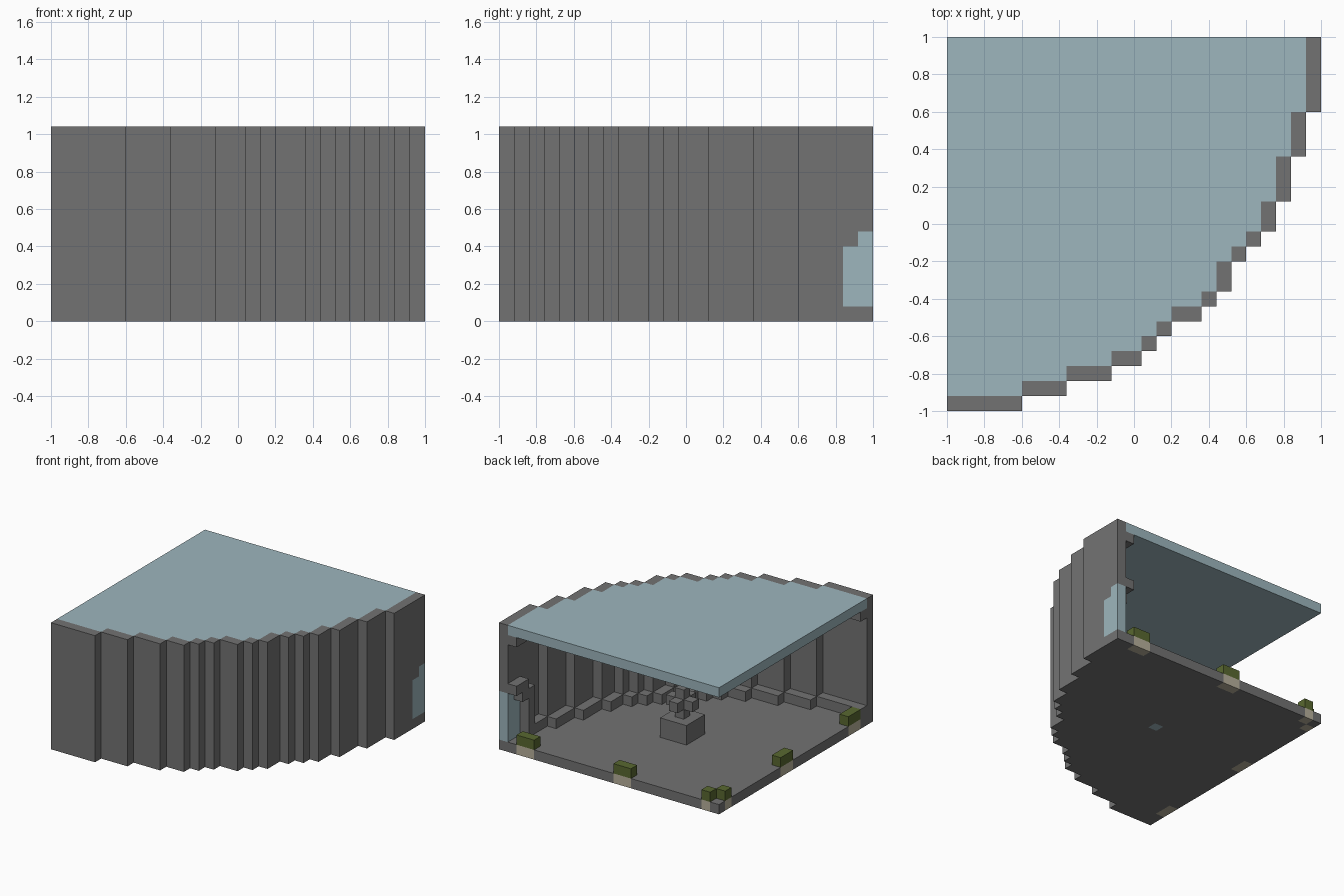
import bpy
import bmesh
from mathutils import Vector

cube = bpy.data.objects.get("Cube")
if cube:
    bpy.data.objects.remove(cube, do_unlink=True)

N = 25           # cells along each side
S = 2 / N        # cell size
TOP = 12         # roof layer


def material(name, color):
    mat = bpy.data.materials.new(name)
    mat.use_nodes = True
    mat.diffuse_color = (*color, 1)
    bsdf = mat.node_tree.nodes["Principled BSDF"]
    bsdf.inputs["Base Color"].default_value = (*color, 1)
    bsdf.inputs["Roughness"].default_value = 0.8
    return mat


stone = material("grey stone", (0.171, 0.171, 0.171))
glass = material("pale blue", (0.337, 0.467, 0.509))
moss = material("moss green", (0.1, 0.138, 0.03))
sand = material("beige", (0.48, 0.44, 0.33))


def blocks(name, cells, mat):
    """Solid made of unit cells, keeping only the outer faces."""
    cells = set(cells)
    bm = bmesh.new()
    for cell in cells:
        centre = Vector(cell) + Vector((0.5, 0.5, 0.5))
        for axis in range(3):
            for sign in (-1, 1):
                n = Vector((0, 0, 0))
                n[axis] = sign
                if tuple(int(c + d) for c, d in zip(cell, n)) in cells:
                    continue
                u = Vector((0, 0, 0))
                u[(axis + 1) % 3] = 0.5
                v = n.cross(u)
                mid = centre + n / 2
                corners = (mid - u - v, mid + u - v, mid + u + v, mid - u + v)
                bm.faces.new([bm.verts.new(c * S - Vector((1, 1, 0))) for c in corners])
    bmesh.ops.remove_doubles(bm, verts=bm.verts, dist=S / 100)
    bmesh.ops.dissolve_limit(bm, angle_limit=0.01, verts=bm.verts, edges=bm.edges)
    mesh = bpy.data.meshes.new(name)
    bm.to_mesh(mesh)
    bm.free()
    mesh.materials.append(mat)
    obj = bpy.data.objects.new(name, mesh)
    bpy.context.collection.objects.link(obj)
    return obj


def layers(plan, low, high):
    return {(i, j, k) for i, j in plan for k in range(low, high + 1)}


# Stepped quarter-round plan: run lengths of the columns at each front row
steps = [(5, 0), (3, 1), (3, 2), (2, 3), (1, 4), (1, 5), (2, 6), (1, 7),
         (1, 8), (1, 10), (1, 11), (1, 12), (1, 14), (1, 17), (1, 20)]
start = [row for count, row in steps for _ in range(count)] + [N]
wall, inside = set(), set()
for i in range(N):
    end = max(start[i] + 1, start[i + 1])
    wall |= {(i, j) for j in range(start[i], end)}
    inside |= {(i, j) for j in range(end, N)}
rim = {(i, j) for i, j in inside
       if wall & {(i + 1, j), (i - 1, j), (i, j + 1), (i, j - 1)}}

# Doorway pane set in the outer wall
door = layers({(24, 23), (24, 24)}, 1, 4) | {(24, 24, 5)}
blocks("outer_wall", layers(wall, 0, TOP) - door, stone)
blocks("door_pane", door, glass)

# Edge blocks, mirrored across the diagonal
edge = {(i, 24) for i in (1, 10, 11, 21, 22)}
edge |= {(24 - j, 24 - i) for i, j in edge}
core = (11, 14)
blocks("edge_blocks", layers(edge, 1, 1), moss)
blocks("edge_block_bases", layers(edge, 0, 0), sand)

# Floor, roof, and the ledges around the room
blocks("floor", layers(inside - edge - {core}, 0, 0), stone)
blocks("floor_inlay", layers({core}, 0, 0), glass)
blocks("roof", layers(inside, TOP, TOP), glass)
blocks("floor_ledge", layers({c for c in rim if c[0] < 23 or c[1] < 22}, 1, 1), stone)
blocks("ceiling_ledge", layers(rim, TOP - 1, TOP - 1), stone)

# Door surround on the inner side
surround = layers({(23, 22)}, 1, 5) | layers({(23, 23)}, 5, 6) | {(23, 24, 6)}
blocks("door_surround", surround, stone)

# Pedestal with a cross-shaped head
ci, cj = core
square = {(ci + a, cj + b) for a in (-1, 0, 1) for b in (-1, 0, 1)}
cross = {(i, j) for i, j in square if i == ci or j == cj}
blocks("pedestal", layers(square, 1, 2) | layers({core}, 3, 5) | layers(cross, 4, 4), stone)
